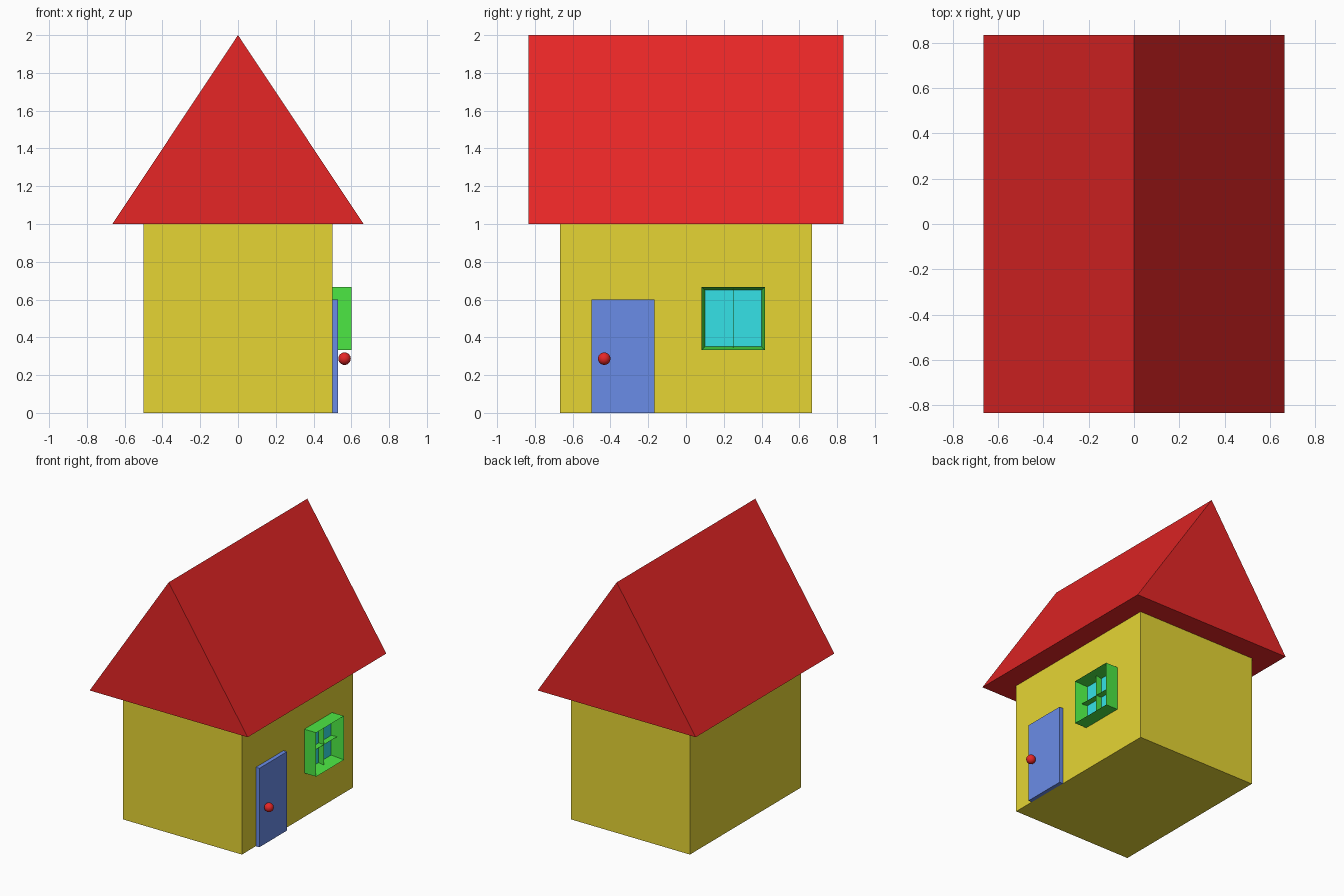
import bpy, bmesh
from mathutils import Vector

if "Cube" in bpy.data.objects:
    bpy.data.objects.remove(bpy.data.objects["Cube"])


def material(name, r, g, b):
    """Flat colour given as 0-255 sRGB, stored as linear."""
    m = bpy.data.materials.new(name)
    lin = [((c / 255 + 0.055) / 1.055) ** 2.4 for c in (r, g, b)]
    m.diffuse_color = (*lin, 1)
    m.use_nodes = True
    m.node_tree.nodes["Principled BSDF"].inputs["Base Color"].default_value = m.diffuse_color
    return m


RED = material("roof red", 230, 38, 38)
YELLOW = material("wall yellow", 230, 213, 52)
BLUE = material("door blue", 107, 141, 233)
GREEN = material("frame green", 77, 232, 68)
CYAN = material("glass cyan", 54, 230, 235)


def finish(name, bm, *mats):
    bmesh.ops.recalc_face_normals(bm, faces=bm.faces)
    mesh = bpy.data.meshes.new(name)
    bm.to_mesh(mesh)
    bm.free()
    for m in mats:
        mesh.materials.append(m)
    obj = bpy.data.objects.new(name, mesh)
    bpy.context.collection.objects.link(obj)
    return obj


def box_bm(lo, hi):
    bm = bmesh.new()
    bmesh.ops.create_cube(bm, size=1)
    lo, hi = Vector(lo), Vector(hi)
    for v in bm.verts:
        v.co = (lo + hi) / 2 + v.co * (hi - lo)
    return bm


def box(name, lo, hi, mat):
    return finish(name, box_bm(lo, hi), mat)


# walls
box("walls", (-0.5, -0.667, 0), (0.5, 0.667, 1), YELLOW)

# gable roof: triangle extruded along y
bm = bmesh.new()
tri = bm.faces.new([bm.verts.new((x, -0.833, z))
                    for x, z in ((-0.665, 1), (0.665, 1), (0, 2))])
ext = bmesh.ops.extrude_face_region(bm, geom=[tri], use_keep_orig=True)
bmesh.ops.translate(bm, vec=(0, 1.666, 0),
                    verts=[g for g in ext["geom"] if isinstance(g, bmesh.types.BMVert)])
finish("roof", bm, RED)

# door and knob
box("door", (0.5, -0.5, 0), (0.53, -0.167, 0.6), BLUE)
bm = bmesh.new()
bmesh.ops.create_uvsphere(bm, u_segments=32, v_segments=16, radius=0.033)
for f in bm.faces:
    f.smooth = True
knob = finish("door_knob", bm, RED)
knob.location = (0.564, -0.433, 0.287)

# window: box whose outer face is inset and sunk to form a tapered recess
bm = box_bm((0.5, 0.083, 0.333), (0.6, 0.417, 0.667))
bm.normal_update()
pane = next(f for f in bm.faces if f.normal.x > 0.9)
bmesh.ops.inset_region(bm, faces=[pane], thickness=0.025)
pane.material_index = 1
for v in pane.verts:
    v.co.x = 0.504
finish("window", bm, GREEN, CYAN)

# paper-thin crossed glazing bars inside the recess
box("window_bar_vertical", (0.504, 0.2495, 0.345), (0.55, 0.2505, 0.655), GREEN)
box("window_bar_horizontal", (0.504, 0.095, 0.4995), (0.55, 0.405, 0.5005), GREEN)
